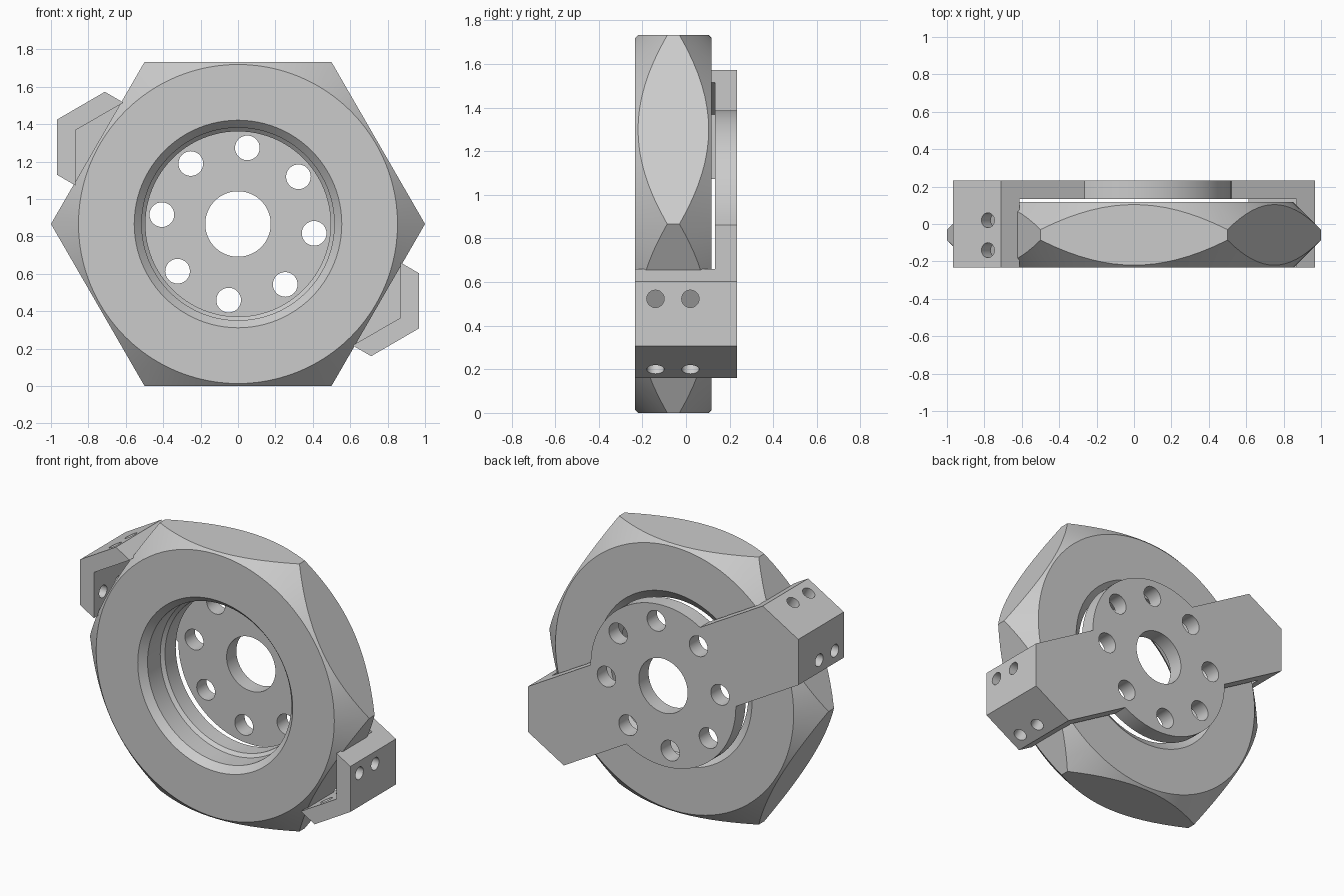
import bpy, bmesh
from math import sin, cos, pi, radians, sqrt, asin
from mathutils import Vector, Matrix

if "Cube" in bpy.data.objects:
    bpy.data.objects.remove(bpy.data.objects["Cube"])

CZ = sqrt(3) / 2          # height of the nut axis
TILT = radians(-30)       # direction of the bracket arm
FRONT, BACK = -0.233, 0.233


def finish(name, bm):
    bmesh.ops.recalc_face_normals(bm, faces=bm.faces[:])
    me = bpy.data.meshes.new(name)
    bm.to_mesh(me)
    bm.free()
    ob = bpy.data.objects.new(name, me)
    bpy.context.collection.objects.link(ob)
    return ob


def prism(name, pts, y0, y1, tilt=0.0):
    """Extrude an outline (around the nut axis) along y."""
    bm = bmesh.new()
    vs = [bm.verts.new((u * cos(tilt) - v * sin(tilt), y0,
                        CZ + u * sin(tilt) + v * cos(tilt))) for u, v in pts]
    face = bm.faces.new(vs)
    ext = bmesh.ops.extrude_face_region(bm, geom=[face])
    moved = [g for g in ext["geom"] if isinstance(g, bmesh.types.BMVert)]
    bmesh.ops.translate(bm, verts=moved, vec=(0, y1 - y0, 0))
    return finish(name, bm)


def lathe(name, profile, n=96):
    """Revolve a closed (y, radius) profile about the nut axis."""
    bm = bmesh.new()
    rings = [[bm.verts.new((r * cos(2 * pi * i / n), y, CZ + r * sin(2 * pi * i / n)))
              for y, r in profile] for i in range(n)]
    m = len(profile)
    for i in range(n):
        a, b = rings[i], rings[(i + 1) % n]
        for j in range(m):
            k = (j + 1) % m
            bm.faces.new((a[j], a[k], b[k], b[j]))
    return finish(name, bm)


def rods(name, specs):
    """One cutter made of several cylinders: (centre, axis, radius, length, sides)."""
    bm = bmesh.new()
    for c, axis, r, length, n in specs:
        rot = Vector(axis).to_track_quat('Z', 'Y').to_matrix().to_4x4()
        bmesh.ops.create_cone(bm, cap_ends=True, segments=n, radius1=r, radius2=r,
                              depth=length, matrix=Matrix.Translation(c) @ rot)
    return finish(name, bm)


def boolean(ob, cutter, op):
    mod = ob.modifiers.new("cut", 'BOOLEAN')
    mod.operation, mod.solver, mod.object = op, 'EXACT', cutter
    dg = bpy.context.evaluated_depsgraph_get()
    me = bpy.data.meshes.new_from_object(ob.evaluated_get(dg))
    ob.modifiers.clear()
    ob.data = me
    bpy.data.objects.remove(cutter)


def smooth(ob, deg):
    bpy.ops.object.select_all(action='DESELECT')
    ob.select_set(True)
    bpy.context.view_layer.objects.active = ob
    bpy.ops.object.shade_smooth_by_angle(angle=radians(deg))


# Hex nut: a turned ring with conical chamfers, trimmed by a hexagon
nut = lathe("hex_nut", [
    (FRONT, 0.853), (-0.066, 1.02), (-0.05, 1.02), (0.117, 0.853),
    (0.117, 0.555), (0.07, 0.495), (-0.04, 0.495), (-0.06, 0.515),
    (-0.19, 0.515), (FRONT, 0.555)])
hexagon = prism("hex_cutter", [(cos(i * pi / 3), sin(i * pi / 3)) for i in range(6)], -0.5, 0.5)
boolean(nut, hexagon, 'INTERSECT')
smooth(nut, 20)

# Bracket outline: central disc with two pointed arms
W, R = 0.256, 0.52
a0 = asin(W / R)
half = [(0.97, -W), (1.117, 0), (0.97, W)]
half += [(R * cos(t), R * sin(t)) for t in
         (a0 + (pi - 2 * a0) * i / 32 for i in range(33))]
bracket = prism("bracket", half + [(-u, -v) for u, v in half], FRONT, BACK, TILT)

# Hollow out the front, leaving a thin back plate and two V-shaped end tabs
hollow = prism("hollow_cutter", [(1.003, 0), (0.656, 0.6), (-0.656, 0.6),
                                 (-1.003, 0), (-0.656, -0.6), (0.656, -0.6)],
               -0.5, 0.133, TILT)
boolean(bracket, hollow, 'DIFFERENCE')

# Centre hole, ring of eight holes, and four holes in each tab
specs = [((0, 0.18, CZ), (0, 1, 0), 0.175, 0.4, 64)]
for i in range(8):
    t = radians(83 + 45 * i)
    specs.append(((0.41 * cos(t), 0.18, CZ + 0.41 * sin(t)), (0, 1, 0), 0.066, 0.4, 32))
for s in (1, -1):
    for side in (1, -1):
        u, v = 1.01 * s, 0.187 * side * s
        x = u * cos(TILT) - v * sin(TILT)
        z = CZ + u * sin(TILT) + v * cos(TILT)
        n = TILT + side * radians(30)
        for y in (-0.14, 0.02):
            specs.append(((x, y, z), (s * cos(n), 0, s * sin(n)), 0.04, 0.3, 24))
boolean(bracket, rods("hole_cutter", specs), 'DIFFERENCE')
smooth(bracket, 25)
